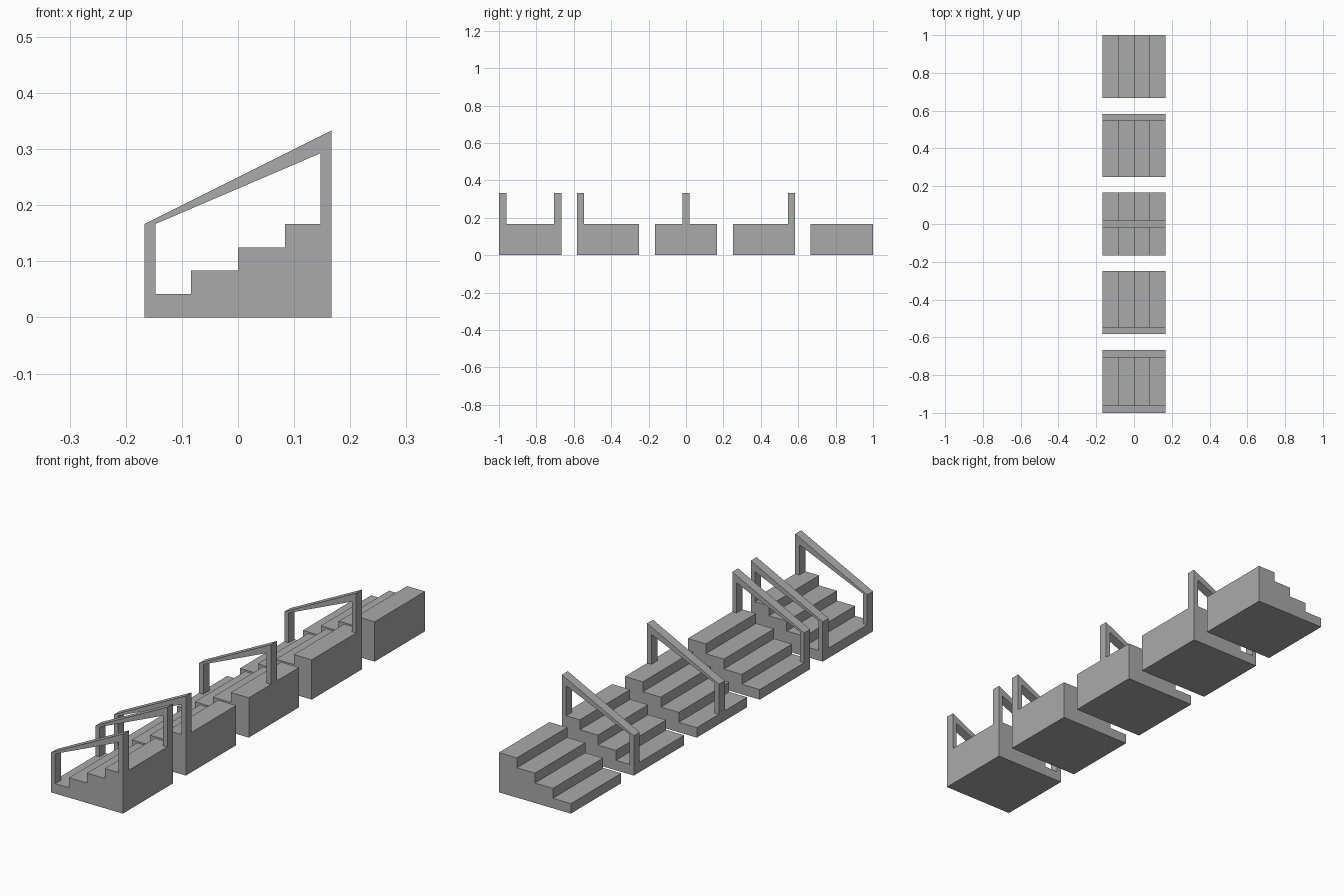
import bpy
import bmesh

cube = bpy.data.objects.get("Cube")
if cube:
    bpy.data.objects.remove(cube, do_unlink=True)

HALF = 1 / 6            # half the size of one stair block
TREAD = HALF / 2
RISE = HALF / 4
POST = 0.02             # post thickness along x
RAIL = 0.039            # handrail thickness along y
GAP = 5 / 12            # spacing between blocks

grey = bpy.data.materials.new("plain grey")
grey.use_nodes = True
colour = (0.4, 0.4, 0.4, 1)
grey.diffuse_color = colour
grey.node_tree.nodes["Principled BSDF"].inputs["Base Color"].default_value = colour


def extrude_profile(name, profile, y_min, y_max):
    """Extrude an xz outline along y into a closed solid."""
    bm = bmesh.new()
    face = bm.faces.new([bm.verts.new((x, y_min, z)) for x, z in profile])
    result = bmesh.ops.extrude_face_region(bm, geom=[face], use_keep_orig=True)
    moved = [v for v in result["geom"] if isinstance(v, bmesh.types.BMVert)]
    bmesh.ops.translate(bm, verts=moved, vec=(0, y_max - y_min, 0))
    bmesh.ops.recalc_face_normals(bm, faces=bm.faces)
    mesh = bpy.data.meshes.new(name)
    bm.to_mesh(mesh)
    bm.free()
    mesh.materials.append(grey)
    obj = bpy.data.objects.new(name, mesh)
    bpy.context.collection.objects.link(obj)
    return obj


# Four-step stair outline, climbing toward +x
stairs = [(HALF, 0), (-HALF, 0)]
for i in range(4):
    x = -HALF + i * TREAD
    z = (i + 1) * RISE
    stairs += [(x, z), (x + TREAD, z)]

# Two posts joined by a tapering sloped rail
inner = HALF - POST
handrail = [
    (-HALF, RISE), (-inner, RISE), (-inner, HALF), (inner, 0.2925),
    (inner, HALF), (HALF, HALF), (HALF, 2 * HALF), (-HALF, HALF),
]

# Handrail placements for each block: -1 front edge, 0 middle, 1 back edge
layout = {
    "both_rails": (-1, 1),
    "front_rail": (-1,),
    "middle_rail": (0,),
    "back_rail": (1,),
    "no_rail": (),
}

for i, (label, sides) in enumerate(layout.items()):
    centre = (i - 2) * GAP
    extrude_profile("stairs_" + label, stairs, centre - HALF, centre + HALF)
    for side in sides:
        y = centre + side * (HALF - RAIL / 2)
        place = {-1: "front", 0: "middle", 1: "back"}[side]
        extrude_profile(f"handrail_{place}_{label}", handrail, y - RAIL / 2, y + RAIL / 2)
